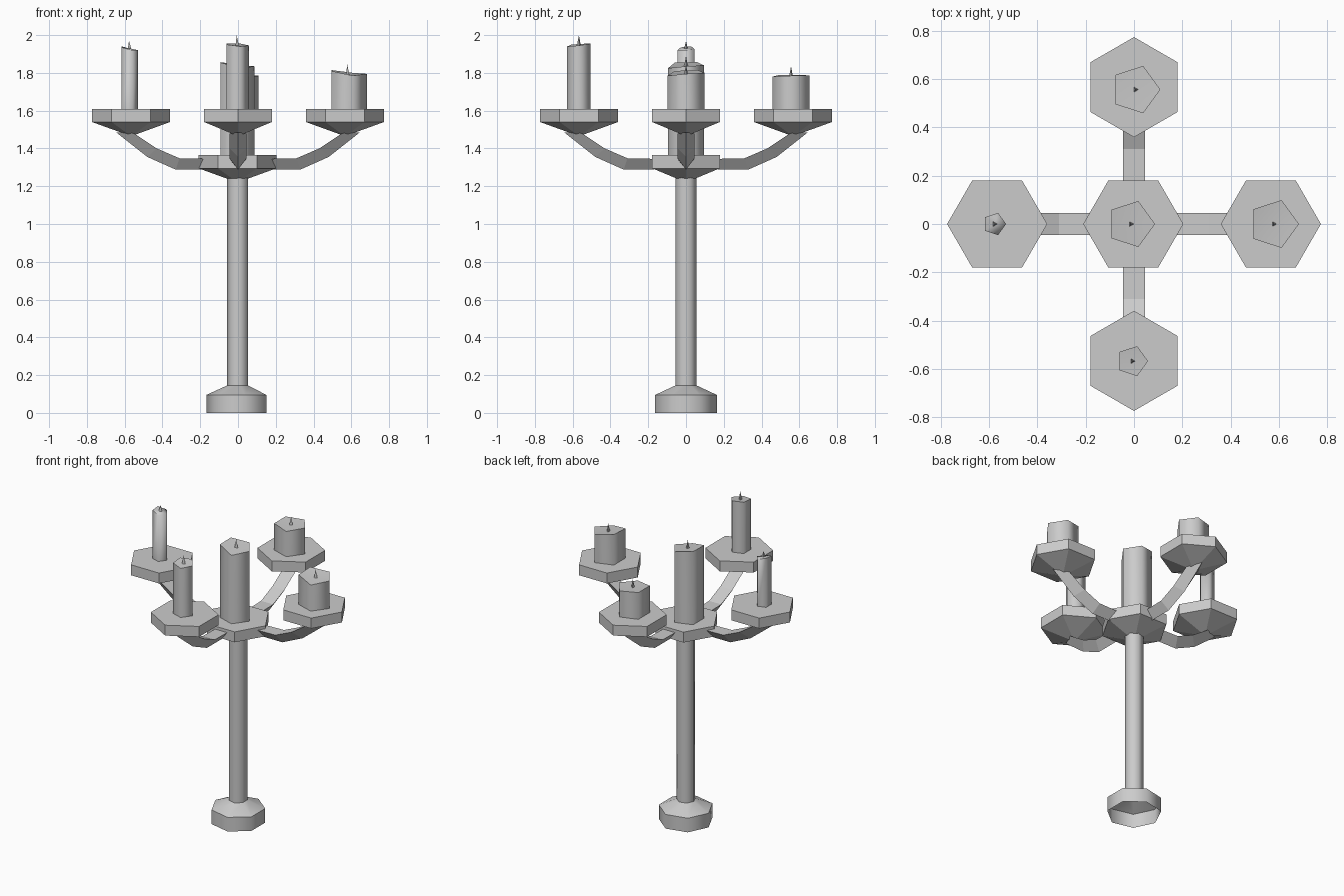
import bpy, bmesh
from math import sin, cos, pi
from mathutils import Matrix, Vector

if "Cube" in bpy.data.objects:
    bpy.data.objects.remove(bpy.data.objects["Cube"], do_unlink=True)

GREY = (0.6, 0.6, 0.6, 1)
mat = bpy.data.materials.new("plain grey")
mat.use_nodes = True
mat.diffuse_color = GREY
mat.node_tree.nodes["Principled BSDF"].inputs["Base Color"].default_value = GREY


def finish(name, bm, smooth=None):
    bmesh.ops.recalc_face_normals(bm, faces=bm.faces)
    mesh = bpy.data.meshes.new(name)
    bm.to_mesh(mesh)
    bm.free()
    mesh.materials.append(mat)
    obj = bpy.data.objects.new(name, mesh)
    bpy.context.collection.objects.link(obj)
    if smooth:
        bpy.ops.object.select_all(action='DESELECT')
        obj.select_set(True)
        bpy.context.view_layer.objects.active = obj
        bpy.ops.object.shade_smooth_by_angle(angle=smooth)
    return obj


def ring(bm, centre, radius, z, sides, turn=0.0):
    """Ring of vertices; z is one height or one height per vertex."""
    heights = z if isinstance(z, tuple) else (z,) * sides
    return [bm.verts.new((centre[0] + radius * cos(turn + 2 * pi * i / sides),
                          centre[1] + radius * sin(turn + 2 * pi * i / sides), h))
            for i, h in enumerate(heights)]


def bridge(bm, a, b):
    n = len(a)
    for i in range(n):
        bm.faces.new((a[i], a[(i + 1) % n], b[(i + 1) % n], b[i]))


def fan(bm, loop, point):
    tip = bm.verts.new(point)
    for i in range(len(loop)):
        bm.faces.new((loop[i], loop[(i + 1) % len(loop)], tip))


def dish(name, centre, top, turn):
    """Hexagonal drip tray with a shallow pyramid below."""
    bm = bmesh.new()
    upper = ring(bm, centre, 0.207, top, 6, turn)
    lower = ring(bm, centre, 0.207, top - 0.07, 6, turn)
    bm.faces.new(upper)
    bridge(bm, upper, lower)
    fan(bm, lower, (*centre, top - 0.145))
    finish(name, bm)


def candle(name, centre, radius, bottom, rim, middle, tip):
    """Five-sided candle with an uneven, hollowed top and a spike wick."""
    bm = bmesh.new()
    low = ring(bm, centre, radius, bottom, 5)
    high = ring(bm, centre, radius, rim, 5)
    bm.faces.new(low)
    bridge(bm, low, high)
    fan(bm, high, (*centre, middle))
    finish(name, bm, 1.4)
    bm = bmesh.new()
    base = ring(bm, centre, 0.013, middle - 0.005, 3)
    bm.faces.new(base)
    fan(bm, base, (*centre, tip))
    finish(name + "_wick", bm)


# Stem with flared, open-bottomed foot
bm = bmesh.new()
profile = [(0.168, 0), (0.168, 0.095), (0.058, 0.145), (0.058, 1.25)]
rings = [ring(bm, (0, 0), r, z, 7, pi) for r, z in profile]
for a, b in zip(rings, rings[1:]):
    bridge(bm, a, b)
finish("stem_and_foot", bm, 1.0)

# Arms: flat top, keel below, swept outwards; (top r, top z, keel r, keel z)
ARM = [(0.17, 1.345, 0.17, 1.288), (0.31, 1.348, 0.33, 1.288),
       (0.43, 1.40, 0.48, 1.355), (0.55, 1.48, 0.645, 1.485)]


def arm(name, turn):
    bm = bmesh.new()
    sections = [[bm.verts.new(p) for p in ((r, -0.045, z), (r, 0.045, z), (kr, 0, kz))]
                for r, z, kr, kz in ARM]
    for a, b in zip(sections, sections[1:]):
        bridge(bm, a, b)
    bm.faces.new(sections[0])
    bm.faces.new(sections[-1])
    bmesh.ops.transform(bm, matrix=Matrix.Rotation(turn, 4, 'Z'), verts=bm.verts)
    finish(name, bm)


dish("centre_dish", (-0.003, 0), 1.365, 0)
for i, side in enumerate(("left", "back", "right", "front")):
    turn = i * pi / 2
    arm(side + "_arm", turn)
    dish(side + "_dish", (0.566 * cos(turn), 0.566 * sin(turn)), 1.61, turn)

# Candles: rim heights run anticlockwise from +x
candle("centre_candle", (-0.013, 0), 0.1, 1.36,
       (1.835, 1.84, 1.857, 1.855, 1.825), 1.835, 1.89)
candle("left_candle", (0.578, 0), 0.104, 1.605,
       (1.795, 1.80, 1.815, 1.81, 1.785), 1.79, 1.845)
candle("right_candle", (-0.577, 0), 0.048, 1.605,
       (1.92, 1.925, 1.94, 1.935, 1.92), 1.93, 1.97)
candle("front_candle", (-0.007, -0.567), 0.065, 1.605,
       (1.945, 1.955, 1.955, 1.95, 1.94), 1.945, 2.0)
candle("back_candle", (0.006, 0.556), 0.103, 1.605,
       (1.785, 1.785, 1.79, 1.79, 1.78), 1.78, 1.835)
